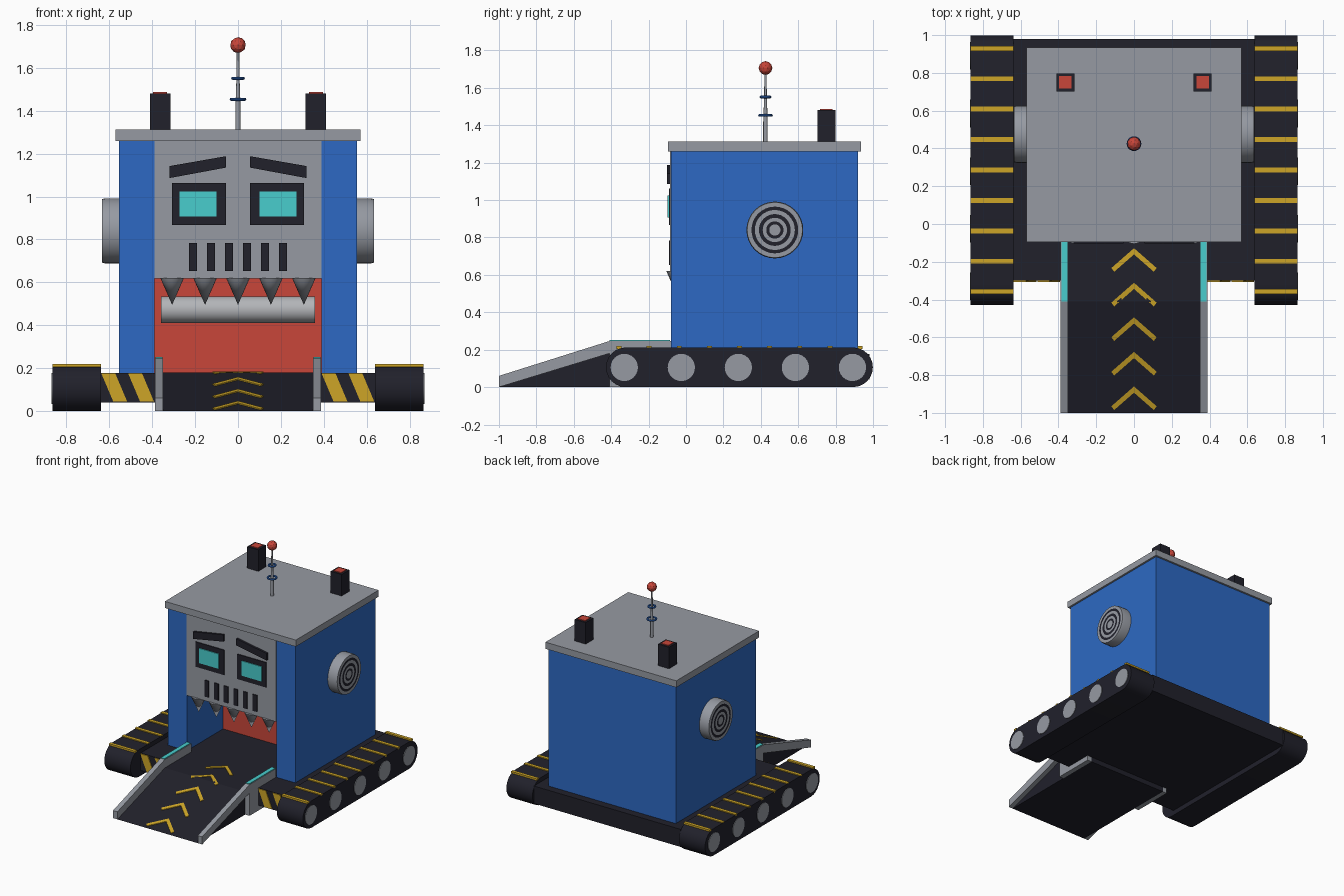
import bpy, bmesh, math
from mathutils import Matrix

if "Cube" in bpy.data.objects:
    bpy.data.objects.remove(bpy.data.objects["Cube"])

def mat(name, r, g, b):
    m = bpy.data.materials.new(name)
    m.diffuse_color = (r, g, b, 1)
    m.use_nodes = True
    m.node_tree.nodes["Principled BSDF"].inputs["Base Color"].default_value = m.diffuse_color
    return m

BLUE = mat("blue", .026, .141, .546)
GREY = mat("grey", .305, .323, .362)
PALE = mat("pale grey", .45, .46, .48)
DARK = mat("charcoal", .015, .015, .024)
RED = mat("red", .578, .061, .042)
CYAN = mat("cyan", .065, .61, .61)
YELLOW = mat("yellow", .61, .376, .02)

def finish(bm, name, mats, smooth=False):
    bmesh.ops.recalc_face_normals(bm, faces=bm.faces)
    me = bpy.data.meshes.new(name)
    bm.to_mesh(me)
    bm.free()
    for m in mats:
        me.materials.append(m)
    ob = bpy.data.objects.new(name, me)
    bpy.context.collection.objects.link(ob)
    if smooth:
        bpy.ops.object.select_all(action='DESELECT')
        ob.select_set(True)
        bpy.context.view_layer.objects.active = ob
        bpy.ops.object.shade_smooth_by_angle(angle=math.radians(35))
    return ob

PLACE = {'x': lambda a, b, d: (d, a, b),
         'y': lambda a, b, d: (a, d, b),
         'z': lambda a, b, d: (a, b, d)}

def prisms(name, shapes, axis, lo, hi, m, smooth=False, warp=None):
    """Extrude flat outlines along an axis, all in one object."""
    bm = bmesh.new()
    put = PLACE[axis]
    for pts in shapes:
        a = [bm.verts.new(put(u, v, lo)) for u, v in pts]
        b = [bm.verts.new(put(u, v, hi)) for u, v in pts]
        bm.faces.new(a)
        bm.faces.new(b)
        for i in range(len(pts)):
            j = (i + 1) % len(pts)
            bm.faces.new((a[i], a[j], b[j], b[i]))
    if warp:
        for v in bm.verts:
            v.co.z += warp(v.co.y)
    return finish(bm, name, [m], smooth)

def rect(u0, u1, v0, v1):
    return [(u0, v0), (u1, v0), (u1, v1), (u0, v1)]

def circle(u, v, r, n=24):
    return [(u + r * math.cos(2 * math.pi * i / n), v + r * math.sin(2 * math.pi * i / n)) for i in range(n)]

def flip(shapes):
    """Shapes plus their mirror images."""
    return shapes + [[(-u, v) for u, v in s] for s in shapes]

def lathe(name, profile, matrix, mats, bands=None, n=32, smooth=True):
    """Turn (radius, height) points around local z; bands picks a material per step."""
    bm = bmesh.new()
    rings = []
    for r, h in profile:
        if r == 0:
            rings.append([bm.verts.new((0, 0, h))] * n)
        else:
            rings.append([bm.verts.new((x, y, h)) for x, y in circle(0, 0, r, n)])
    for k in range(len(rings) - 1):
        for i in range(n):
            j = (i + 1) % n
            quad = [rings[k][i], rings[k][j], rings[k + 1][j], rings[k + 1][i]]
            f = bm.faces.new(list(dict.fromkeys(quad)))
            f.material_index = bands[k] if bands else 0
    bm.transform(matrix)
    return finish(bm, name, mats, smooth)

T = Matrix.Translation

# Chassis and hazard stripes
prisms("chassis", [rect(-.64, .64, -.30, .98)], 'z', .04, .178, DARK)
stripes = [[(x, .175), (x + .065, .175), (x + .12, .045), (x + .055, .045)] for x in (.39, .515, -.637, -.512)]
prisms("hazard_stripes", stripes, 'y', -.306, -.299, YELLOW)

# Tracks with wheels and cleats
R = .106
arc = [math.radians(-90 + 15 * i) for i in range(13)]
track = [(.893 + R * math.cos(a), R + R * math.sin(a)) for a in arc]
track += [(-.322 - R * math.cos(a), R - R * math.sin(a)) for a in arc]
cleats = [rect(s * .752 - .113, s * .752 + .113, y - .013, y + .013)
          for s in (-1, 1) for y in [.93 - .161 * i for i in range(9)]]
for side, s in (("left", -1), ("right", 1)):
    prisms(side + "_track", [track], 'x', s * .638, s * .865, DARK, True)
    prisms(side + "_wheels", [circle(-.33 + .305 * i, .105, .073) for i in range(5)],
           'x', s * .86, s * .869, GREY, True)
prisms("track_cleats", cleats, 'z', .205, .219, YELLOW)

# Body with a mouth tunnel: arch-shaped front half and solid rear half
arch = [(-.555, .17), (-.39, .17), (-.39, .62), (.39, .62), (.39, .17), (.555, .17), (.555, 1.265), (-.555, 1.265)]
prisms("body_front", [arch], 'y', -.08, .38, BLUE)
prisms("body_rear", [rect(-.555, .555, .17, 1.265)], 'y', .38, .92, BLUE)
prisms("roof", [rect(-.57, .57, -.095, .935)], 'z', 1.26, 1.312, GREY)
prisms("mouth_back_wall", [rect(-.389, .389, .17, .62)], 'y', .372, .379, RED)
lathe("mouth_roller", [(0, -.36), (.062, -.36), (.062, .36), (0, .36)],
      T((0, .31, .473)) @ Matrix.Rotation(math.pi / 2, 4, 'Y'), [PALE], n=20)

# Face
prisms("face_panel", [rect(-.39, .39, .617, 1.26)], 'y', -.085, -.079, GREY)
prisms("eye_frames", flip([rect(.056, .307, .867, 1.063)]), 'y', -.092, -.084, DARK)
prisms("eye_screens", flip([rect(.10, .272, .907, 1.024)]), 'y', -.098, -.091, CYAN)
prisms("eyebrows", flip([[(.056, 1.135), (.32, 1.086), (.32, 1.142), (.056, 1.188)]]), 'y', -.102, -.084, DARK)
prisms("nose_slots", flip([rect(x - .018, x + .018, .653, .783) for x in (.042, .126, .21)]), 'y', -.092, -.084, DARK)
for i in range(5):
    lathe("tooth", [(0, .62), (.055, .62), (0, .495)], T((-.307 + .1535 * i, -.05, 0)), [GREY], n=16)

# Side speakers with concentric rings
speaker = [(.152, .54), (.152, .618), (.148, .635), (.125, .635), (.107, .635), (.085, .635),
           (.065, .635), (.046, .635), (.030, .635), (0, .635)]
for side, s in (("left", -1), ("right", 1)):
    lathe(side + "_speaker", speaker, T((0, .475, .84)) @ Matrix.Rotation(s * math.pi / 2, 4, 'Y'),
          [GREY, DARK], [0, 0, 0, 1, 0, 1, 0, 1, 0])

# Antenna
at = T((0, .425, 0))
lathe("antenna_rod", [(.012, 1.305), (.012, 1.42), (.007, 1.56), (.006, 1.69)], at, [GREY], n=12)
for z, r in ((1.453, .032), (1.551, .025)):
    ring = [(r + .007 * math.cos(a * math.pi / 4), z + .007 * math.sin(a * math.pi / 4)) for a in range(9)]
    lathe("antenna_ring", ring, at, [BLUE], n=20)
bm = bmesh.new()
bmesh.ops.create_icosphere(bm, subdivisions=2, radius=.037, matrix=T((0, .425, 1.706)))
finish(bm, "antenna_ball", [RED])

# Chimneys
prisms("chimneys", flip([rect(.315, .411, .702, .798)]), 'z', 1.31, 1.481, DARK)
prisms("chimney_lights", flip([rect(.33, .396, .717, .783)]), 'z', 1.479, 1.487, RED)

# Ramp, rails and chevrons
def ramp_z(y):
    return .18 * min(1, (y + 1) / .59)

prisms("ramp", [[(-1, 0), (-.08, 0), (-.08, .18), (-.41, .18)]], 'x', -.35, .35, DARK)
rail = [(-1, 0), (-.41, .18), (-.41, 0), (-.08, 0), (-.08, .246), (-.41, .246), (-1, .06)]
for side, s in (("left", -1), ("right", 1)):
    prisms(side + "_rail", [rail], 'x', s * .35, s * .388, GREY)
prisms("rail_lights", flip([rect(.353, .385, -.41, -.085)]), 'z', .245, .252, CYAN)
chevrons = flip([[(0, a), (.12, a - .105), (.105, a - .125), (0, a - .033)]
                 for a in [-.128 - .183 * i for i in range(5)]])
prisms("chevrons", chevrons, 'z', -.002, .005, YELLOW, warp=ramp_z)
